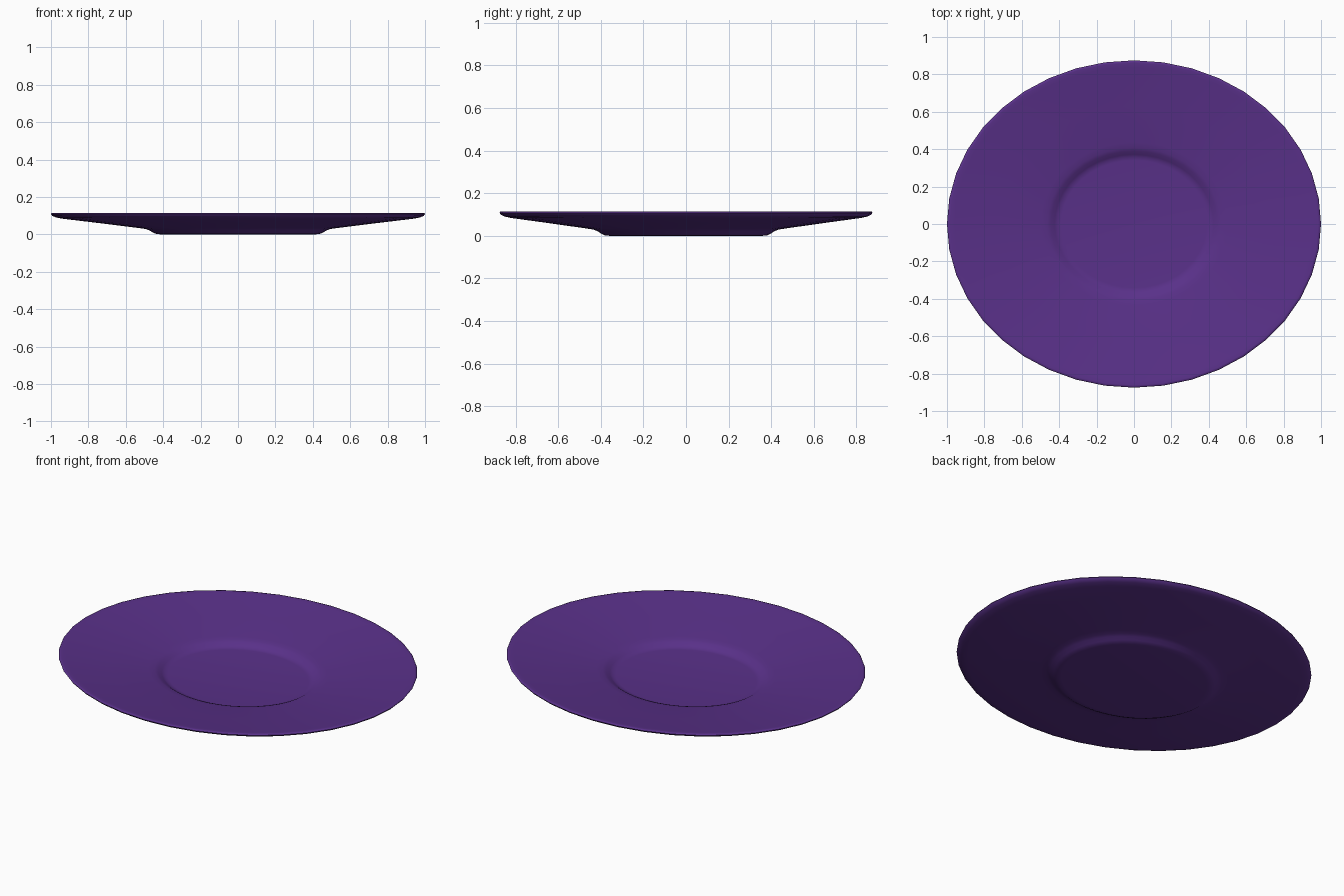
import bpy, bmesh, math

if "Cube" in bpy.data.objects:
    bpy.data.objects.remove(bpy.data.objects["Cube"])

SIDES = 40
Y_SCALE = 0.875  # slightly oval plate

# half cross-section (radius, height): underside, rim, then top face to the well
profile = [
    (0.41, 0.0), (0.435, 0.002), (0.455, 0.010), (0.475, 0.022), (0.495, 0.029),
    (0.53, 0.034), (0.74, 0.060), (0.94, 0.084), (0.975, 0.091), (0.993, 0.099),
    (1.0, 0.108), (0.997, 0.113), (0.985, 0.1135), (0.96, 0.110),
    (0.72, 0.082), (0.50, 0.054), (0.465, 0.049), (0.445, 0.042),
    (0.425, 0.030), (0.41, 0.023), (0.39, 0.021),
]

# spin the section into an oval saucer, closing the base and the well
bm = bmesh.new()
rings = []
for r, z in profile:
    rings.append([bm.verts.new((r * math.cos(a), r * Y_SCALE * math.sin(a), z))
                  for a in (2 * math.pi * i / SIDES for i in range(SIDES))])
for low, high in zip(rings, rings[1:]):
    for i in range(SIDES):
        j = (i + 1) % SIDES
        bm.faces.new((low[i], low[j], high[j], high[i]))
bm.faces.new(rings[0][::-1])
bm.faces.new(rings[-1])
bmesh.ops.recalc_face_normals(bm, faces=bm.faces)

mesh = bpy.data.meshes.new("saucer")
bm.to_mesh(mesh)
bm.free()
saucer = bpy.data.objects.new("saucer", mesh)
bpy.context.collection.objects.link(saucer)

# purple glaze
glaze = bpy.data.materials.new("purple_glaze")
glaze.diffuse_color = (0.10, 0.03, 0.25, 1)
glaze.use_nodes = True
glaze.node_tree.nodes["Principled BSDF"].inputs["Base Color"].default_value = glaze.diffuse_color
mesh.materials.append(glaze)

# smooth surface
bpy.context.view_layer.objects.active = saucer
saucer.select_set(True)
bpy.ops.object.shade_smooth_by_angle(angle=math.radians(60))
